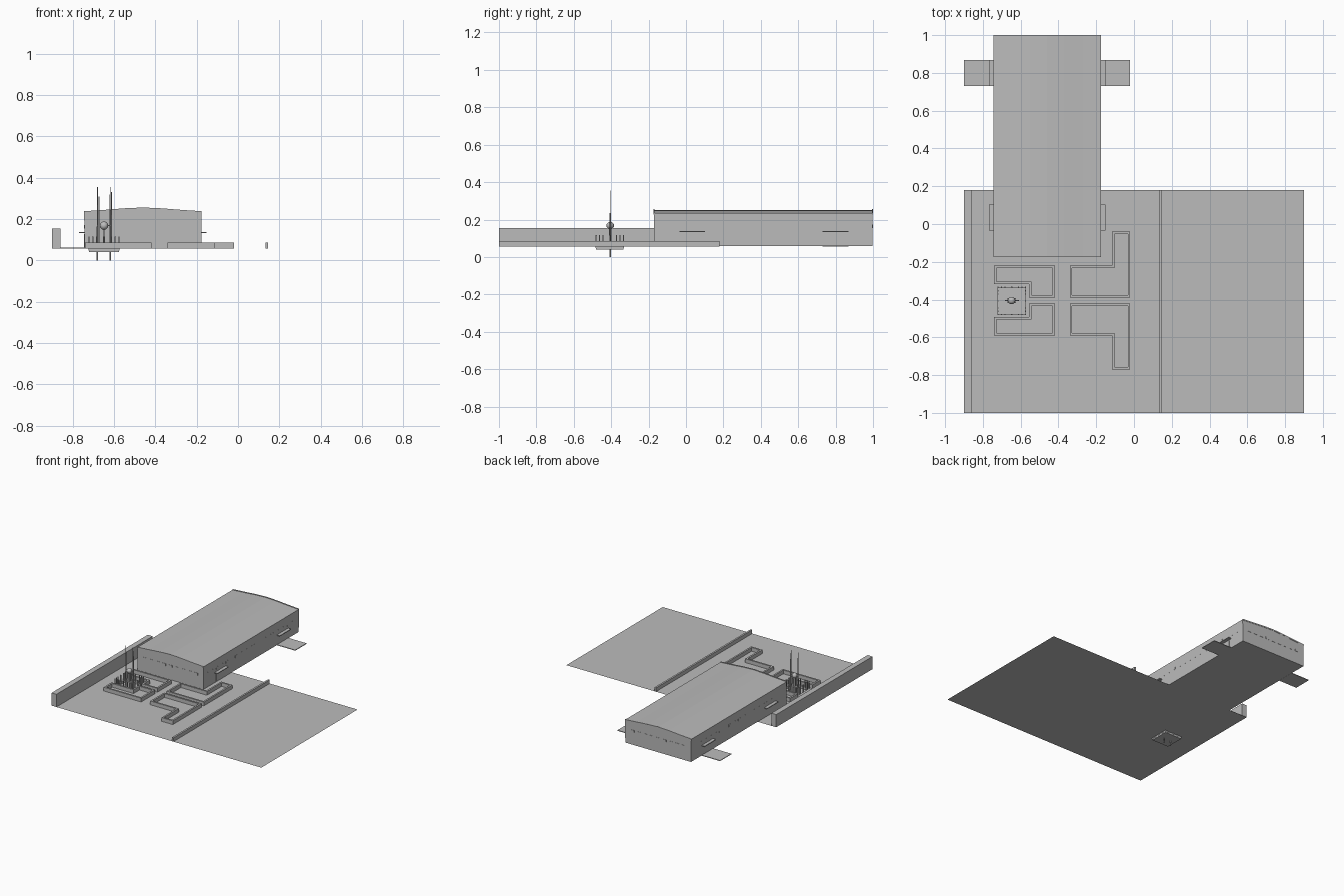
import bpy, bmesh, math
from mathutils import Vector

cube = bpy.data.objects.get("Cube")
if cube:
    bpy.data.objects.remove(cube, do_unlink=True)

GRAY = (0.5, 0.5, 0.5, 1)
mat = bpy.data.materials.new("concrete gray")
mat.use_nodes = True
mat.diffuse_color = GRAY
mat.node_tree.nodes["Principled BSDF"].inputs["Base Color"].default_value = GRAY

GROUND = 0.057
AXIS = -0.405      # garden symmetry line in y
CX = -0.46         # hall centre line in x


def finish(name, bm):
    bmesh.ops.recalc_face_normals(bm, faces=bm.faces)
    mesh = bpy.data.meshes.new(name)
    bm.to_mesh(mesh)
    bm.free()
    mesh.materials.append(mat)
    obj = bpy.data.objects.new(name, mesh)
    bpy.context.scene.collection.objects.link(obj)
    return obj


def add_box(bm, x, y, z):
    verts = bmesh.ops.create_cube(bm, size=1)["verts"]
    for v in verts:
        v.co = Vector([a[0] + (c + 0.5) * (a[1] - a[0]) for a, c in zip((x, y, z), v.co)])


def boxes(name, items):
    bm = bmesh.new()
    for item in items:
        add_box(bm, *item)
    return finish(name, bm)


def extruded(name, profile, y0, y1):
    bm = bmesh.new()
    face = bm.faces.new([bm.verts.new((x, y0, z)) for x, z in profile])
    new = bmesh.ops.extrude_face_region(bm, geom=[face])["geom"]
    bmesh.ops.translate(bm, vec=(0, y1 - y0, 0), verts=[g for g in new if isinstance(g, bmesh.types.BMVert)])
    return finish(name, bm)


# Ground sheet with a square opening for the basin
px0, px1, py0, py1 = -0.72, -0.575, -0.48, -0.335
bm = bmesh.new()
xs, ys = (-0.9, px0, px1, 0.9), (-1, py0, py1, 0.18)
grid = [[bm.verts.new((x, y, GROUND)) for x in xs] for y in ys]
for j in range(3):
    for i in range(3):
        if (i, j) != (1, 1):
            bm.faces.new((grid[j][i], grid[j][i + 1], grid[j + 1][i + 1], grid[j + 1][i]))
finish("ground", bm)

# Sunken basin, open at the top
bm = bmesh.new()
add_box(bm, (px0, px1), (py0, py1), (0.04, GROUND))
top = [f for f in bm.faces if f.calc_center_median().z > GROUND - 0.001]
bmesh.ops.delete(bm, geom=top, context="FACES")
finish("basin", bm)

# Boundary walls
boxes("tall_boundary_wall", [((-0.9, -0.858), (-1, 0.18), (GROUND, 0.155))])
boxes("low_boundary_wall", [((0.132, 0.146), (-1, 0.18), (GROUND, 0.086))])


# Garden beds: rims following an outline
def bed(name, outline, mirror):
    pts = [Vector((x, 2 * AXIS - y if mirror else y)) for x, y in outline]
    n, width = len(pts), 0.013
    area = sum(pts[i].cross(pts[(i + 1) % n]) for i in range(n))
    inner = []
    for i, p in enumerate(pts):
        a = (p - pts[i - 1]).normalized()
        b = (pts[(i + 1) % n] - p).normalized()
        side = Vector((-a.y - b.y, a.x + b.x))
        inner.append(p + side * width * math.copysign(1, area))
    bm = bmesh.new()
    rings = [[bm.verts.new((p.x, p.y, z)) for p in ring]
             for ring, z in ((pts, GROUND), (pts, 0.086), (inner, 0.086), (inner, GROUND))]
    for k in range(4):
        r, s = rings[k], rings[(k + 1) % 4]
        for i in range(n):
            j = (i + 1) % n
            bm.faces.new((r[i], r[j], s[j], s[i]))
    finish(name, bm)


west = [(-0.74, -0.22), (-0.418, -0.22), (-0.418, -0.39), (-0.555, -0.39), (-0.555, -0.318), (-0.74, -0.318)]
east = [(-0.34, -0.22), (-0.117, -0.22), (-0.117, -0.04), (-0.02, -0.04), (-0.02, -0.39), (-0.34, -0.39)]
for mirror, where in ((False, "back"), (True, "front")):
    bed("right_bed_" + where, west, mirror)
    bed("left_bed_" + where, east, mirror)

# Hall with a shallow curved roof
half = [(0.284, 0.234), (0.19, 0.24), (0.09, 0.248), (0, 0.252)]
arch = [(CX + x, z) for x, z in half] + [(CX - x, z) for x, z in half[-2::-1]]
x0, x1 = CX - 0.282, CX + 0.282
extruded("hall_body", [(x0, GROUND + 0.001), (x1, GROUND + 0.001)] + arch, -0.17, 0.998)
edge = [(x, z + 0.004) for x, z in arch]
lower = [(x, z - 0.006) for x, z in reversed(arch)]
for name, y in (("front_roof_edge", -0.175), ("back_roof_edge", 0.994)):
    extruded(name, edge + lower, y, y + 0.006)

# Canopies and side landings
for s, side in ((-1, "right"), (1, "left")):
    def span(a, b):
        return tuple(sorted((CX + s * a, CX + s * b)))
    for where, y in (("front", (-0.035, 0.102)), ("back", (0.73, 0.868))):
        boxes(f"{side}_canopy_{where}", [(span(0.28, 0.308), y, (0.132, 0.138))])
        boxes(f"{side}_doors_{where}", [(span(0.28, 0.284), (y[0] + 0.02, y[1] - 0.02), (0.062, 0.128))])
    boxes(f"{side}_landing", [(span(0.28, 0.44), (0.73, 0.868), (GROUND, 0.062))])
    # Small windows along the long walls
    boxes(f"{side}_windows", [(span(0.28, 0.284), (-0.13 + 0.058 * i, -0.1 + 0.058 * i), (0.155, 0.172))
                              for i in range(19)])

# Small windows on the end walls
for name, y in (("front_windows", (-0.172, -0.169)), ("back_windows", (0.997, 1.0))):
    boxes(name, [((CX + 0.055 * i - 0.015, CX + 0.055 * i + 0.015), y, (0.155, 0.172))
                 for i in range(-4, 5)])

# Railing posts around the basin
posts = []
for i in range(9):
    t = i / 8
    x, y = px0 + t * (px1 - px0), py0 + t * (py1 - py0)
    if i not in (3, 5):
        posts += [(x, py0), (x, py1), (px0, y), (px1, y)]
r = 0.003
boxes("railing_posts", [((x - r, x + r), (y - r, y + r), (GROUND - 0.01, 0.116)) for x, y in set(posts)])

# Monument: pairs of slender spires beside a globe on a plinth
mx = -0.648
bm = bmesh.new()
for dx, low, high, rad in ((-0.032, 0, 0.355, 0.004), (0.03, 0, 0.355, 0.004),
                           (-0.024, 0.04, 0.31, 0.003), (0.036, 0.04, 0.33, 0.003)):
    made = bmesh.ops.create_cone(bm, cap_ends=True, segments=8, radius1=rad, radius2=rad * 0.5, depth=high - low)
    bmesh.ops.translate(bm, vec=(mx + dx, AXIS, (low + high) / 2), verts=made["verts"])
finish("monument_spires", bm)
boxes("monument_plinth", [((mx - 0.022, mx + 0.022), (AXIS - 0.012, AXIS + 0.012), (0.04, 0.085)),
                          ((mx - 0.006, mx + 0.006), (AXIS - 0.006, AXIS + 0.006), (0.085, 0.15)),
                          ((mx - 0.034, mx + 0.034), (AXIS - 0.002, AXIS + 0.002), (0.166, 0.17))])
bm = bmesh.new()
bmesh.ops.create_uvsphere(bm, u_segments=16, v_segments=10, radius=0.02)
bmesh.ops.translate(bm, vec=(mx, AXIS, 0.168), verts=bm.verts)
globe = finish("monument_globe", bm)
globe.data.shade_smooth()
